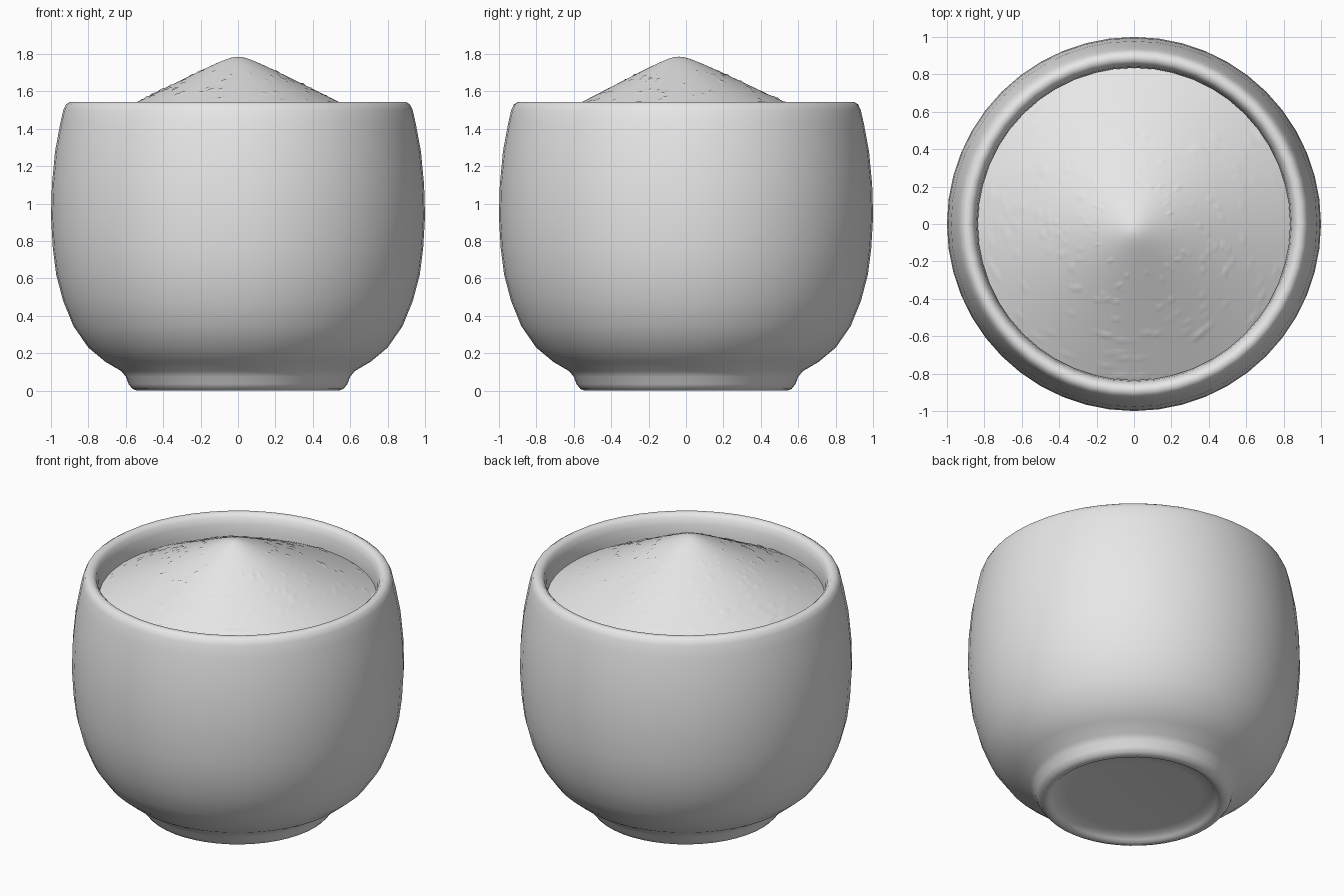
import bpy, bmesh, math, random

cube = bpy.data.objects.get("Cube")
if cube:
    bpy.data.objects.remove(cube, do_unlink=True)

random.seed(4)

grey = bpy.data.materials.new("plain_grey")
grey.use_nodes = True
grey.diffuse_color = (0.8, 0.8, 0.8, 1)
grey.node_tree.nodes["Principled BSDF"].inputs["Base Color"].default_value = (0.8, 0.8, 0.8, 1)


def lathe(name, profile, sides, place=lambda r, z, a: (r * math.cos(a), r * math.sin(a), z)):
    """Revolve (radius, height) points about z; radius 0 makes a pole."""
    bm = bmesh.new()
    rings = []
    for r, z in profile:
        n = 1 if r == 0 else sides
        rings.append([bm.verts.new(place(r, z, 2 * math.pi * i / sides)) for i in range(n)])
    for low, high in zip(rings, rings[1:]):
        for i in range(sides):
            j = (i + 1) % sides
            corners = [low[i % len(low)], low[j % len(low)], high[j % len(high)], high[i % len(high)]]
            bm.faces.new(list(dict.fromkeys(corners)))
    mesh = bpy.data.meshes.new(name)
    bm.to_mesh(mesh)
    bm.free()
    mesh.materials.append(grey)
    obj = bpy.data.objects.new(name, mesh)
    bpy.context.collection.objects.link(obj)
    bpy.ops.object.select_all(action='DESELECT')
    obj.select_set(True)
    bpy.context.view_layer.objects.active = obj
    bpy.ops.object.shade_smooth_by_angle(angle=math.radians(50))
    return obj


# Cup: recessed underside, foot ring, rounded body, lip and inner wall
cup_profile = [
    (0, 0.04), (0.40, 0.04), (0.47, 0.033), (0.50, 0.015), (0.515, 0.002),
    (0.54, 0.0), (0.565, 0.01), (0.585, 0.035), (0.60, 0.075), (0.625, 0.105),
    (0.71, 0.155), (0.80, 0.23), (0.88, 0.345), (0.935, 0.48), (0.972, 0.62),
    (0.99, 0.76), (1.0, 0.93), (0.995, 1.10), (0.978, 1.28), (0.95, 1.43),
    (0.934, 1.50), (0.92, 1.53), (0.90, 1.543), (0.875, 1.542), (0.855, 1.522),
    (0.842, 1.48), (0.835, 1.42), (0.835, 1.25), (0.86, 0.85), (0.82, 0.50),
    (0.65, 0.24), (0.40, 0.15), (0, 0.13),
]
lathe("cup", cup_profile, 48)


# Heaped filling: cone with a rounded, slightly forward tip and fine grains
def mound_point(r, z, a):
    forward = -0.04 * max(0, 1 - r / 0.84)
    grain = random.uniform(0.003, 0.008) if r > 0.2 and random.random() < 0.03 else 0
    return (r * math.cos(a), r * math.sin(a) + forward, z + grain)


def mound_height(r):
    return 1.815 - 0.5 * math.sqrt(r * r + 0.06 ** 2)


mound_profile = [(0.84 * (1 - i / 60), mound_height(0.84 * (1 - i / 60))) for i in range(60)]
mound_profile.append((0, mound_height(0)))
lathe("filling_mound", mound_profile, 160, mound_point)
